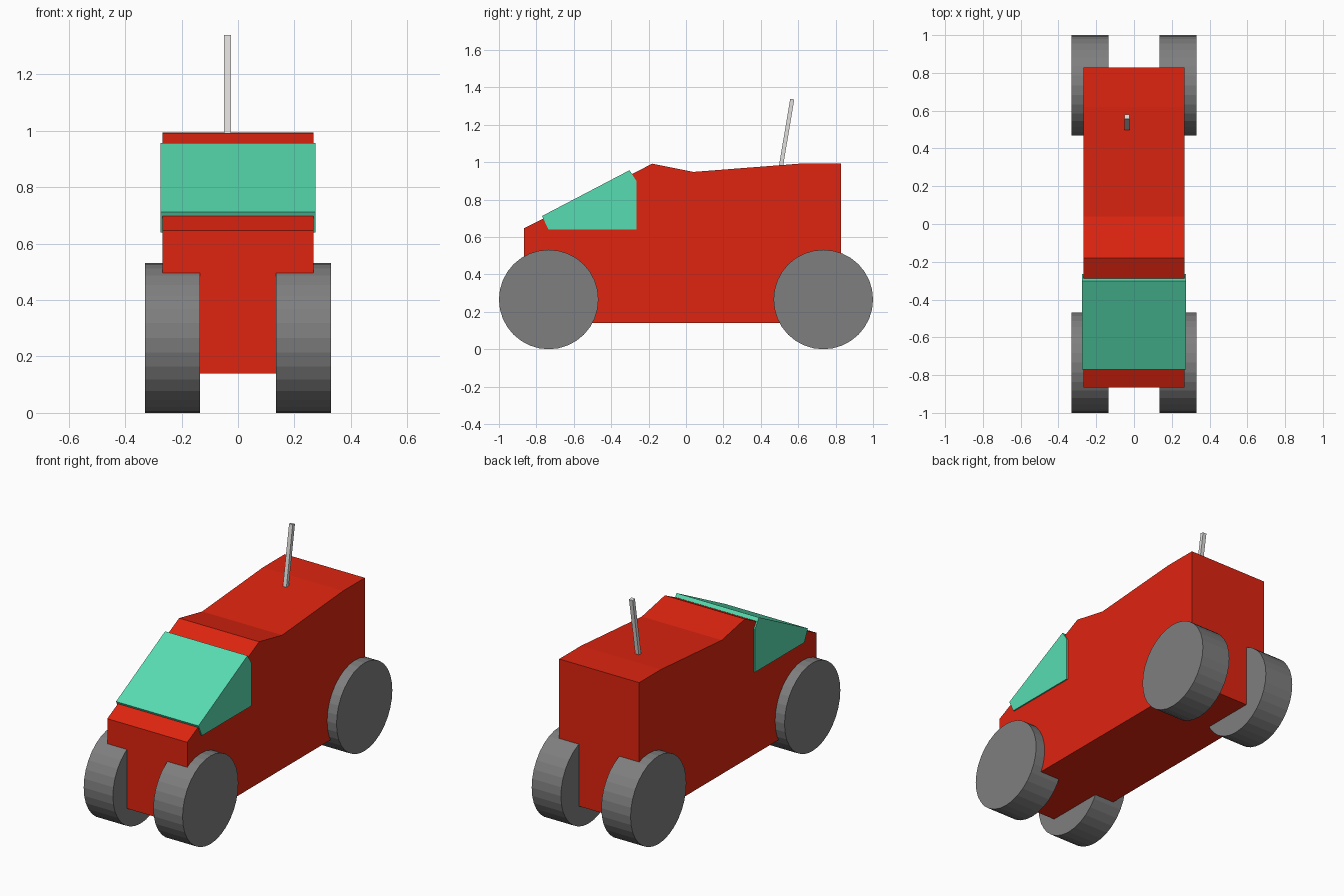
import bpy, bmesh, math
from mathutils import Matrix, Vector

if "Cube" in bpy.data.objects:
    bpy.data.objects.remove(bpy.data.objects["Cube"], do_unlink=True)


def material(name, rgb):
    mat = bpy.data.materials.new(name)
    mat.use_nodes = True
    colour = (*rgb, 1)
    mat.diffuse_color = colour
    mat.node_tree.nodes["Principled BSDF"].inputs["Base Color"].default_value = colour
    return mat


def finish(name, bm, mat):
    bmesh.ops.recalc_face_normals(bm, faces=bm.faces)
    mesh = bpy.data.meshes.new(name)
    bm.to_mesh(mesh)
    bm.free()
    mesh.materials.append(mat)
    obj = bpy.data.objects.new(name, mesh)
    bpy.context.collection.objects.link(obj)
    return obj


def side_profile(name, points, half_width, mat):
    """Extrude a (y, z) outline across the width."""
    bm = bmesh.new()
    face = bm.faces.new([bm.verts.new((-half_width, y, z)) for y, z in points])
    extruded = bmesh.ops.extrude_face_region(bm, geom=[face])["geom"]
    verts = [v for v in extruded if isinstance(v, bmesh.types.BMVert)]
    bmesh.ops.translate(bm, verts=verts, vec=(2 * half_width, 0, 0))
    return finish(name, bm, mat)


red = material("red_paint", (0.74, 0.018, 0.005))
green = material("green_glass", (0.097, 0.72, 0.44))
grey = material("wheel_grey", (0.21, 0.21, 0.21))
silver = material("antenna_silver", (0.75, 0.74, 0.73))

# Body with sloping bonnet and dipped roof
side_profile("body", [(-0.865, 0.14), (-0.865, 0.647), (-0.18, 0.992), (0.04, 0.948),
                      (0.62, 0.993), (0.828, 0.993), (0.828, 0.14)], 0.267, red)

# Wraparound windscreen, slightly proud of the body
side_profile("windscreen", [(-0.77, 0.712), (-0.302, 0.957), (-0.265, 0.9),
                            (-0.265, 0.64), (-0.735, 0.64)], 0.275, green)

# Wheels
radius, width = 0.266, 0.195
for end, y in (("front", -0.734), ("back", 0.734)):
    for side, sign in (("left", 1), ("right", -1)):
        bm = bmesh.new()
        place = Matrix.Translation((sign * 0.2325, y, radius)) @ Matrix.Rotation(math.pi / 2, 4, 'Y')
        bmesh.ops.create_cone(bm, cap_ends=True, segments=32, radius1=radius,
                              radius2=radius, depth=width, matrix=place)
        finish(f"{end}_{side}_wheel", bm, grey)

# Antenna leaning backwards
base, tip = Vector((-0.037, 0.503, 0.95)), Vector((-0.037, 0.568, 1.337))
axis = tip - base
bm = bmesh.new()
place = (Matrix.Translation((base + tip) / 2) @ axis.to_track_quat('Z', 'Y').to_matrix().to_4x4()
         @ Matrix.Diagonal((0.024, 0.022, axis.length, 1)))
bmesh.ops.create_cube(bm, size=1, matrix=place)
finish("antenna", bm, silver)
